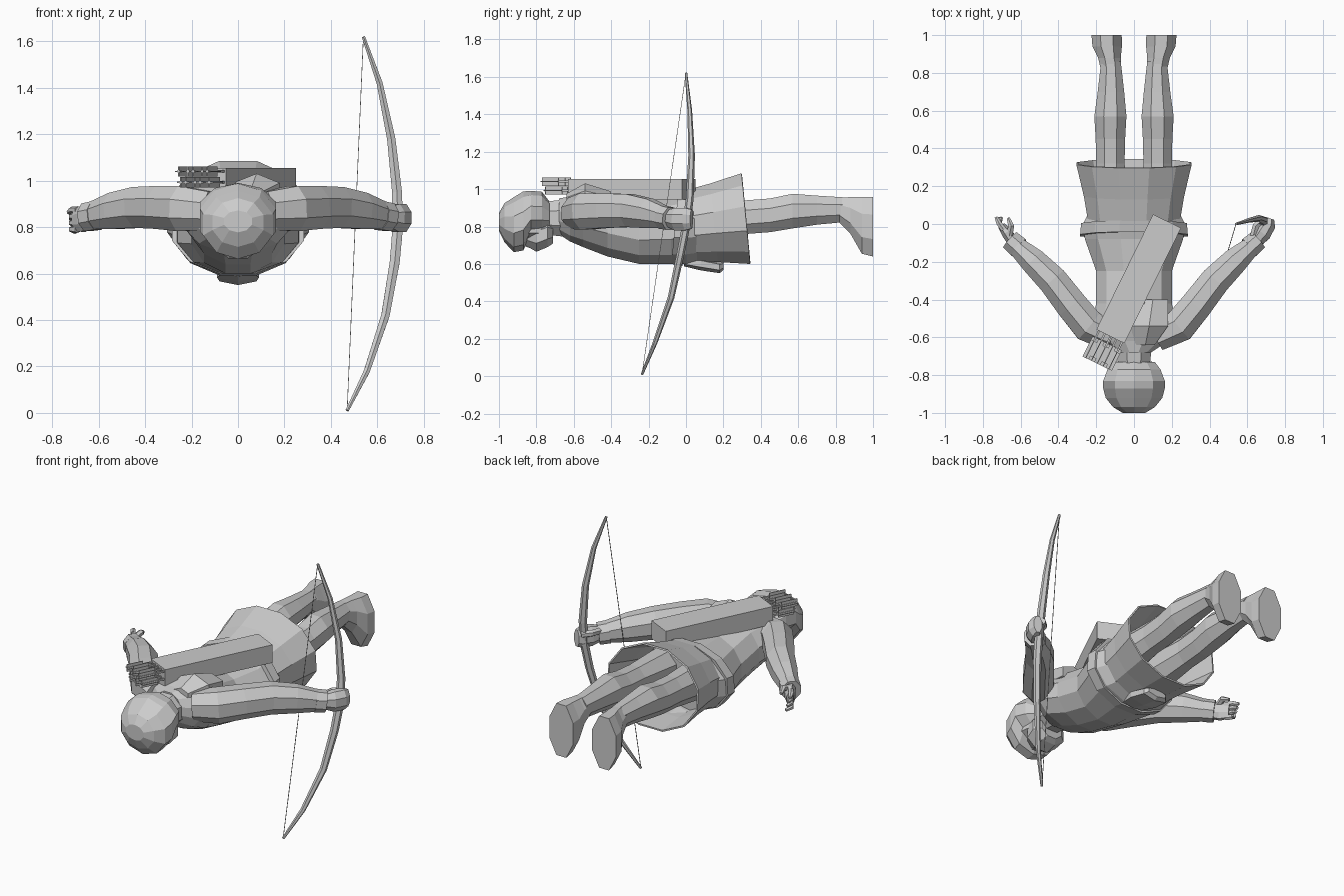
import bpy, bmesh, math
from mathutils import Vector, Matrix

cube = bpy.data.objects.get("Cube")
if cube:
    bpy.data.objects.remove(cube, do_unlink=True)

grey = bpy.data.materials.new("plain grey")
grey.use_nodes = True
shade = (0.6, 0.6, 0.6, 1)
grey.diffuse_color = shade
grey.node_tree.nodes["Principled BSDF"].inputs["Base Color"].default_value = shade


def finish(name, bm):
    """Turn a bmesh into a flat shaded grey object."""
    bmesh.ops.recalc_face_normals(bm, faces=bm.faces)
    mesh = bpy.data.meshes.new(name)
    bm.to_mesh(mesh)
    bm.free()
    mesh.materials.append(grey)
    obj = bpy.data.objects.new(name, mesh)
    bpy.context.collection.objects.link(obj)
    return obj


def skin(name, rings, caps=True):
    """Join rings of points into a surface."""
    bm = bmesh.new()
    loops = [[bm.verts.new(p) for p in ring] for ring in rings]
    for a, b in zip(loops, loops[1:]):
        for i in range(len(a)):
            j = (i + 1) % len(a)
            bm.faces.new((a[i], a[j], b[j], b[i]))
    if caps:
        bm.faces.new(loops[0])
        bm.faces.new(loops[-1])
    return finish(name, bm)


def angles(sides):
    return [math.tau * (i + 0.5) / sides for i in range(sides)]


def body(name, sections, sides=10, caps=True, slant=0):
    """Cross-sections along y: (y, centre x, half width, low z, high z)."""
    rings = []
    for y, x, w, low, high in sections:
        mid, half = (low + high) / 2, (high - low) / 2
        grow = 1 / math.cos(math.pi / sides)
        rings.append([Vector((x + w * grow * math.cos(a),
                              y - slant * half * math.sin(a),
                              mid + half * grow * math.sin(a))) for a in angles(sides)])
    return skin(name, rings, caps)


def tube(name, path, radii, sides=8, up=(0, 0, 1), mirror=1):
    """Tube through path points; radii are (sideways, upward) pairs."""
    pts = [Vector((p[0] * mirror, p[1], p[2])) for p in path]
    rings = []
    for i, p in enumerate(pts):
        t = (pts[min(i + 1, len(pts) - 1)] - pts[max(i - 1, 0)]).normalized()
        side = t.cross(Vector(up)).normalized()
        top = side.cross(t)
        rings.append([p + side * radii[i][0] * math.cos(a) + top * radii[i][1] * math.sin(a)
                      for a in angles(sides)])
    return skin(name, rings)


def box(name, size, place, turn=0):
    bm = bmesh.new()
    m = Matrix.Translation(place) @ Matrix.Rotation(turn, 4, 'Z') @ Matrix.Diagonal((*size, 1))
    bmesh.ops.create_cube(bm, size=1, matrix=m)
    return finish(name, bm)


# Hooded head, face and neck
body("hood", [(-1, 0, .06, .78, .87), (-.97, 0, .11, .72, .92), (-.92, 0, .15, .67, .95),
              (-.87, 0, .163, .68, .98), (-.83, 0, .163, .76, .985),
              (-.77, 0, .14, .76, .98), (-.73, 0, .11, .78, .93)])
body("face", [(-.9, 0, .1, .71, .85), (-.84, 0, .11, .73, .85), (-.76, 0, .1, .73, .85)], 8)
body("beard", [(-.86, 0, .05, .7, .8), (-.8, 0, .1, .665, .82),
               (-.74, 0, .11, .69, .84), (-.71, 0, .07, .71, .82)], 8)
body("nose", [(-.88, 0, .012, .7, .75), (-.835, 0, .025, .685, .75)], 4)
body("neck", [(-.78, 0, .08, .76, .93), (-.6, 0, .1, .74, .95)], 8)

# Tunic, belt and skirt
body("tunic", [(-.68, 0, .09, .76, .95), (-.62, 0, .18, .72, .96), (-.55, 0, .23, .69, .98),
               (-.42, 0, .2, .64, .98), (-.25, 0, .2, .6, .95),
               (-.08, 0, .26, .6, .96), (.0, 0, .27, .6, .98), (.06, 0, .24, .61, .98)], 12)
body("belt", [(-.06, 0, .285, .6, .99), (.0, 0, .28, .59, 1)], 12, slant=-.1)
body("shoulder_fold", [(-.64, .06, .05, .9, .97), (-.54, .08, .1, .88, 1.02),
                       (-.4, .1, .08, .88, .98)], 6)
skirt = body("skirt", [(0, 0, .24, .61, .99), (.15, 0, .265, .61, 1.03),
                       (.32, 0, .305, .6, 1.085)], 12, caps=False, slant=.1)
skirt.modifiers.new("cloth", 'SOLIDIFY').thickness = 0.01
body("belt_flap", [(-.01, 0, .07, .59, .63), (.08, 0, .09, .57, .63),
                   (.18, 0, .08, .555, .61), (.2, 0, .06, .57, .61)], 6)

for m, word in ((1, "left"), (-1, "right")):
    # Legs and feet
    body(word + "_leg", [(.05, .12 * m, .1, .72, .94), (.32, .125 * m, .075, .76, .94),
                         (.45, .125 * m, .078, .77, .95), (.57, .125 * m, .085, .79, .975),
                         (.7, .122 * m, .07, .81, .965), (.86, .122 * m, .052, .825, .955)], 8)
    body(word + "_foot", [(.82, .122 * m, .054, .82, .955), (.88, .13 * m, .06, .76, .957),
                          (.94, .142 * m, .078, .655, .957), (1, .145 * m, .08, .64, .957)], 8)
    # Arms with cuffs
    tube(word + "_arm", [(.12, -.6, .87), (.24, -.54, .88), (.33, -.43, .885), (.43, -.3, .885),
                         (.53, -.2, .87), (.64, -.1, .845)],
         [(.08, .09), (.095, .105), (.09, .1), (.085, .095), (.075, .085), (.05, .06)], mirror=m)
    tube(word + "_cuff", [(.61, -.125, .85), (.655, -.085, .842)],
         [(.062, .067), (.058, .065)], mirror=m)

# Left fist around the bow
tube("left_fist", [(.64, -.1, .845), (.68, -.05, .84), (.71, .0, .84), (.72, .03, .84)],
     [(.035, .045), (.05, .065), (.045, .065), (.025, .055)])
tube("left_thumb", [(.63, -.07, .87), (.645, -.01, .875), (.69, .03, .87)], [(.02, .02)] * 3, 6)

# Open right hand with spread fingers
tube("right_palm", [(.64, -.1, .845), (.67, -.05, .835), (.7, -.01, .83)],
     [(.03, .045), (.032, .06), (.022, .05)], mirror=-1)
for i in range(4):
    z = .79 + i * .028
    tube("right_finger", [(.69, -.03, z), (.715, .005, z), (.7 + .01 * i, .035, z - .01)],
         [(.017, .016), (.016, .015), (.009, .01)], 6, mirror=-1)
tube("right_thumb", [(.66, -.06, .87), (.65, -.01, .885), (.665, .03, .87)],
     [(.02, .02), (.018, .018), (.01, .01)], 6, mirror=-1)

# Bow with string
limbs = [(.54, 0, 1.62), (.61, .02, 1.42), (.66, .03, 1.18), (.685, .02, .95), (.688, 0, .8),
         (.675, -.03, .65), (.635, -.08, .42), (.555, -.165, .18), (.47, -.235, .01)]
girth = [.008 + .018 * math.sin(math.pi * i / 8) for i in range(9)]
tube("bow", limbs, [(g, g * .85) for g in girth], 6, up=(0, 1, 0))
tube("bowstring", [limbs[0], limbs[-1]], [(.002, .002)] * 2, 4, up=(0, 1, 0))

# Quiver slung across the back
lean = -math.atan2(.3, .61)
along = Vector((-.44, -.9, 0)).normalized()
across = Vector((along.y, -along.x, 0))
centre = Vector((.025, -.29, 1))
box("quiver", (.165, .68, .11), centre, lean)

# Arrows with crossed feathers
for i in range(5):
    for j in range(2):
        spot = centre + across * (i - 2) * .034 + along * (.4 + .02 * ((i + j) % 2))
        spot.z = .993 + j * .047
        box("arrow_shaft", (.01, .16, .01), spot, lean)
        box("arrow_feather", (.036, .1, .005), spot + along * .03, lean)
        box("arrow_feather", (.005, .1, .044), spot + along * .03, lean)
